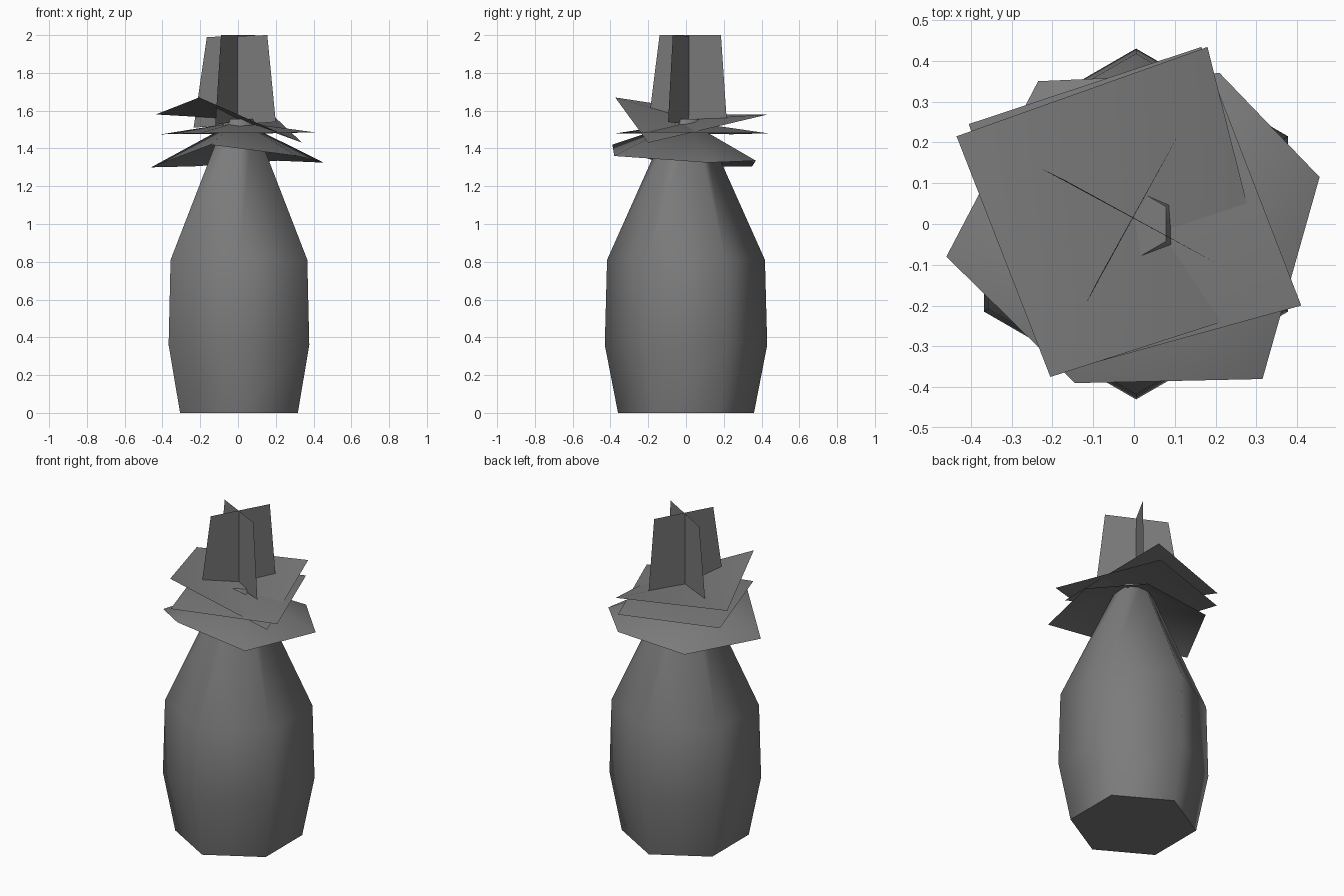
import bpy, bmesh, math

cube = bpy.data.objects.get("Cube")
if cube:
    bpy.data.objects.remove(cube)

grey = bpy.data.materials.new("mid_grey")
grey.use_nodes = True
COLOUR = (0.2, 0.2, 0.2, 1)
grey.diffuse_color = COLOUR
grey.node_tree.nodes["Principled BSDF"].inputs["Base Color"].default_value = COLOUR


def finish(bm, name, angle):
    """Turn a bmesh into a shaded object."""
    bmesh.ops.recalc_face_normals(bm, faces=bm.faces[:])
    mesh = bpy.data.meshes.new(name)
    bm.to_mesh(mesh)
    bm.free()
    mesh.materials.append(grey)
    obj = bpy.data.objects.new(name, mesh)
    bpy.context.collection.objects.link(obj)
    bpy.ops.object.select_all(action='DESELECT')
    obj.select_set(True)
    bpy.context.view_layer.objects.active = obj
    bpy.ops.object.shade_smooth_by_angle(angle=math.radians(angle))
    return obj


def lathe(name, profile, sides, centre_x):
    """Stack of polygon rings with capped ends."""
    bm = bmesh.new()
    rings = []
    for r, z in profile:
        angles = [math.tau * i / sides + math.pi / 2 for i in range(sides)]
        rings.append([bm.verts.new((centre_x + r * math.cos(a), r * math.sin(a), z)) for a in angles])
    for low, high in zip(rings, rings[1:]):
        for i in range(sides):
            j = (i + 1) % sides
            bm.faces.new((low[i], low[j], high[j], high[i]))
    bm.faces.new(rings[0])
    bm.faces.new(rings[-1])
    return finish(bm, name, 65)


def leaf_fan(name, apex, rim):
    """Thin drooping sheet: rim corners joined to a central point."""
    bm = bmesh.new()
    top = bm.verts.new(apex)
    verts = [bm.verts.new(p) for p in rim]
    for a, b in zip(verts, verts[1:] + verts[:1]):
        bm.faces.new((top, a, b))
    return finish(bm, name, 60)


def upright_leaf(name, corners):
    """Single standing sheet."""
    bm = bmesh.new()
    bm.faces.new([bm.verts.new(p) for p in corners])
    return finish(bm, name, 30)


# Six-sided fruit body
lathe("body", [(0.36, 0), (0.43, 0.36), (0.418, 0.81), (0.085, 1.555)], 6, 0.005)

# Spreading leaf layers
leaf_fan("lower_leaves", (0, 0, 1.55),
         [(0.455, 0.115, 1.325), (0.21, 0.37, 1.335), (-0.235, 0.35, 1.305),
          (-0.46, -0.08, 1.30), (-0.145, -0.39, 1.42), (0.315, -0.38, 1.36)])
leaf_fan("middle_leaves", (0, 0.02, 1.54),
         [(-0.405, 0.245, 1.475), (0.165, 0.434, 1.48),
          (0.41, -0.2, 1.485), (-0.205, -0.37, 1.48)])
leaf_fan("upper_leaves", (0, 0.02, 1.555),
         [(-0.435, 0.215, 1.58), (0.18, 0.434, 1.58),
          (0.34, -0.2, 1.43), (-0.205, -0.375, 1.67)])

# Crossed standing leaves
upright_leaf("wide_crown_leaf", [(-0.235, 0.14, 1.51), (0.2, -0.095, 1.54),
                                 (0.155, -0.07, 2.0), (-0.165, 0.105, 1.99)])
upright_leaf("cross_crown_leaf", [(-0.12, -0.2, 1.525), (0.107, 0.215, 1.56),
                                  (0.09, 0.185, 2.0), (-0.09, -0.14, 2.0)])
